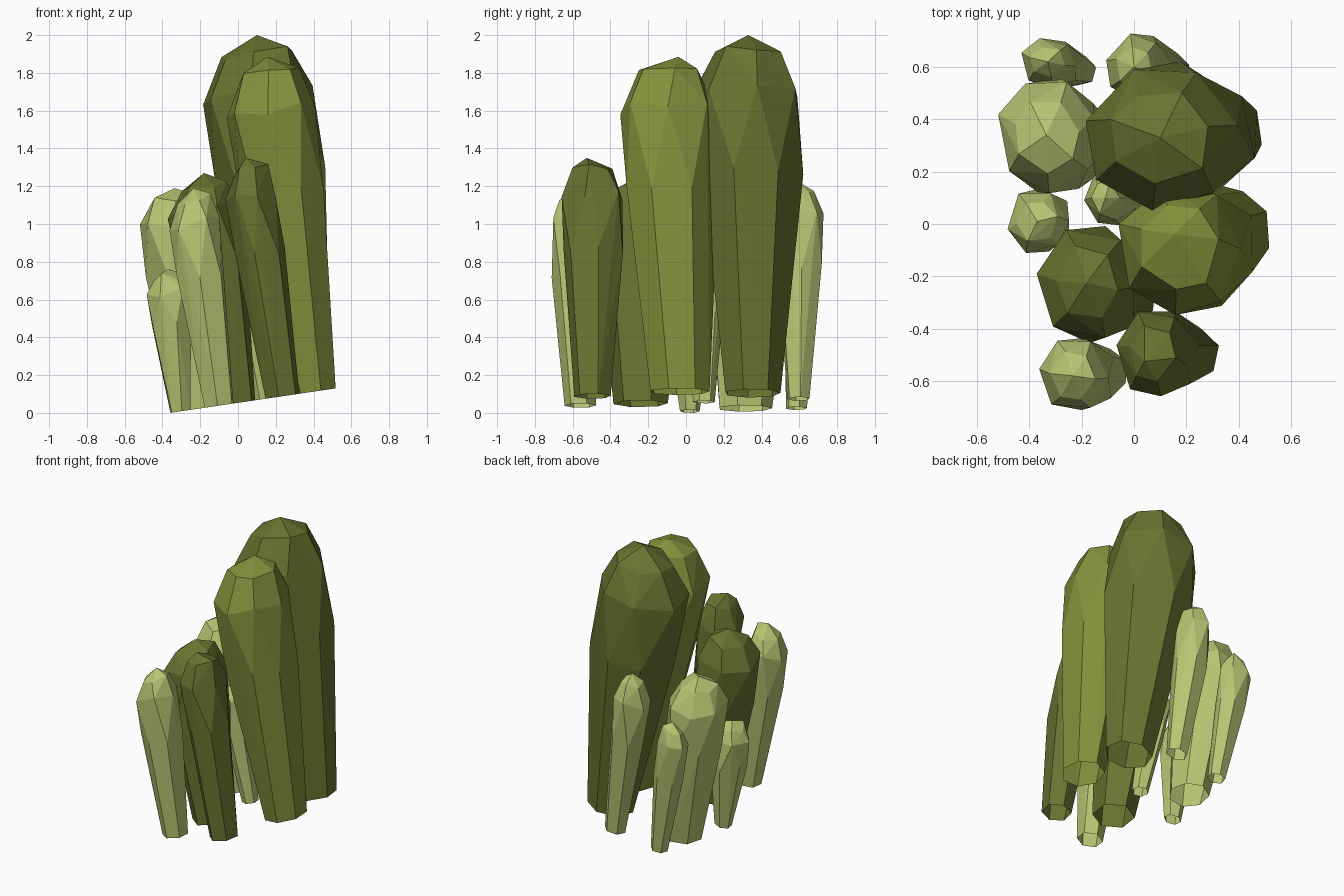
import bpy, bmesh, math, random

if "Cube" in bpy.data.objects:
    bpy.data.objects.remove(bpy.data.objects["Cube"])

random.seed(4)
SLOPE = 0.148  # the whole cluster leans toward -x


def material(name, rgb):
    m = bpy.data.materials.new(name)
    m.diffuse_color = (*rgb, 1)
    m.use_nodes = True
    m.node_tree.nodes["Principled BSDF"].inputs["Base Color"].default_value = m.diffuse_color
    return m


PALE = material("pale_green", (0.47, 0.56, 0.17))
OLIVE = material("olive_green", (0.235, 0.28, 0.045))
DARK = material("dark_olive", (0.145, 0.17, 0.03))

# height fraction, blend from foot to crown size, dome scale
RINGS = [(0.0, 0.0, 1.0), (0.6, 0.92, 1.0), (0.84, 1.0, 0.99), (0.95, 1.0, 0.64)]


def stalk(name, mat, foot, foot_r, crown, crown_r, top, sides=6, tip=(0, 0)):
    """Faceted club-shaped column: hull of twisted rings plus a blunt tip, open at the foot."""
    bm = bmesh.new()
    z0 = SLOPE * (foot[0] + 0.36)
    turn = random.uniform(0, math.tau)
    feet = []
    for i, (t, blend, dome) in enumerate(RINGS):
        k = min(t / 0.84, 1.0)
        cx = foot[0] + (crown[0] - foot[0]) * k
        cy = foot[1] + (crown[1] - foot[1]) * k
        rx = (foot_r[0] + (crown_r[0] - foot_r[0]) * blend) * dome * 1.04
        ry = (foot_r[1] + (crown_r[1] - foot_r[1]) * blend) * dome * 1.04
        jit = 0.0 if i == 0 else 1.0
        for s in range(sides):
            a = turn + math.tau * (s + 0.5 * (i // 2)) / sides + jit * random.uniform(-0.12, 0.12)
            r = 1 + jit * random.uniform(-0.04, 0.05)
            dx, dy = rx * r * math.cos(a), ry * r * math.sin(a)
            z = z0 + (top - z0) * t + SLOPE * dx + jit * random.uniform(-0.025, 0.025)
            v = bm.verts.new((cx + dx, cy + dy, z))
            if i == 0:
                feet.append(v)
    bm.verts.new((crown[0] + tip[0], crown[1] + tip[1], top))
    bmesh.ops.convex_hull(bm, input=bm.verts[:])
    bmesh.ops.recalc_face_normals(bm, faces=bm.faces[:])
    # the underside is left open
    under = [f for f in bm.faces if all(v in feet for v in f.verts)]
    bmesh.ops.delete(bm, geom=under, context='FACES')
    bmesh.ops.dissolve_limit(bm, angle_limit=math.radians(4), verts=bm.verts[:], edges=bm.edges[:])
    me = bpy.data.meshes.new(name)
    bm.to_mesh(me)
    bm.free()
    me.materials.append(mat)
    bpy.context.collection.objects.link(bpy.data.objects.new(name, me))


# two tall columns
stalk("tall_rear_stalk", DARK, (0.34, 0.35), (0.15, 0.145), (0.10, 0.33), (0.295, 0.275), 2.0, 7)
stalk("tall_right_stalk", OLIVE, (0.40, -0.035), (0.12, 0.155), (0.175, -0.09), (0.23, 0.25), 1.885, 7, (-0.02, 0.05))
# medium dark columns
stalk("middle_stalk", DARK, (-0.03, -0.24), (0.125, 0.14), (-0.18, -0.225), (0.18, 0.22), 1.27)
stalk("front_stalk", DARK, (0.235, -0.495), (0.09, 0.095), (0.07, -0.495), (0.135, 0.16), 1.35, 6, (-0.03, -0.03))
# pale shoots around them
stalk("front_pale_shoot", PALE, (-0.10, -0.56), (0.08, 0.08), (-0.235, -0.58), (0.13, 0.14), 1.19)
stalk("left_pale_shoot", PALE, (-0.20, 0.31), (0.115, 0.14), (-0.335, 0.34), (0.185, 0.215), 1.19, 7)
stalk("left_small_shoot", PALE, (-0.305, 0.02), (0.055, 0.05), (-0.37, 0.01), (0.115, 0.12), 0.76)
stalk("rear_left_shoot", PALE, (-0.20, 0.585), (0.055, 0.055), (-0.33, 0.62), (0.105, 0.09), 0.97)
stalk("rear_shoot", PALE, (0.14, 0.595), (0.07, 0.06), (0.0, 0.60), (0.11, 0.12), 1.22)
stalk("inner_small_shoot", PALE, (0.03, 0.095), (0.05, 0.055), (-0.11, 0.10), (0.08, 0.1), 0.85)
